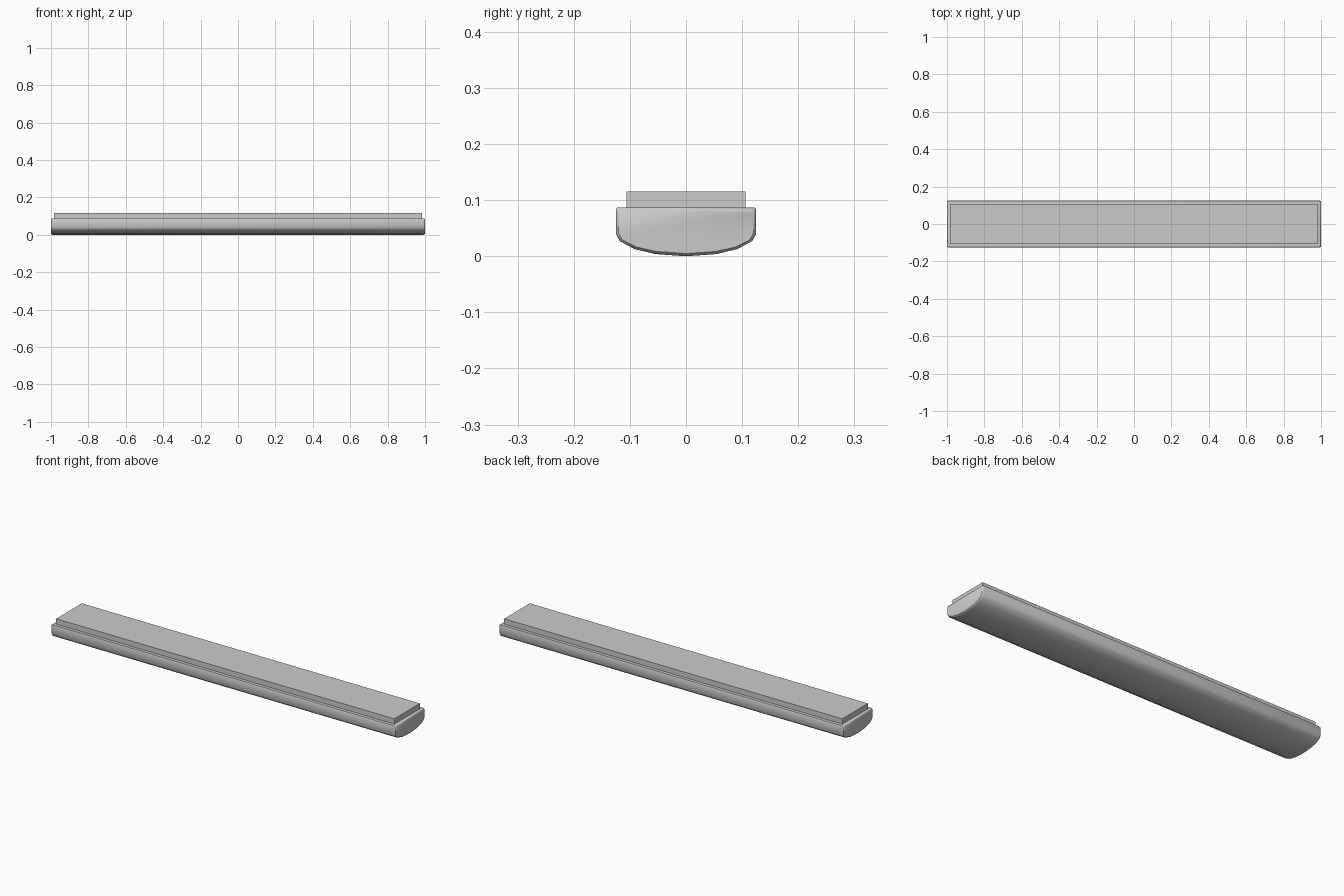
import bpy, bmesh, math

if "Cube" in bpy.data.objects:
    bpy.data.objects.remove(bpy.data.objects["Cube"])

# Curved diffuser: half cross-section (y, z), mirrored to a full closed loop
HALF = [(0.055, 0.004), (0.092, 0.013), (0.118, 0.027), (0.125, 0.040),
        (0.125, 0.082), (0.123, 0.087)]
profile = [(0, 0)] + HALF + [(-y, z) for y, z in reversed(HALF)]


def ring(bm, x, inset):
    """Cross-section at x, shrunk towards its middle by about inset."""
    sy, sz = 1 - inset / 0.125, 1 - inset / 0.0435
    return [bm.verts.new((x, y * sy, 0.0435 + (z - 0.0435) * sz)) for y, z in profile]


bm = bmesh.new()
stations = [(-1, 0.005), (-0.997, 0.0015), (-0.992, 0),
            (0.992, 0), (0.997, 0.0015), (1, 0.005)]
rings = [ring(bm, x, inset) for x, inset in stations]
n = len(profile)
for a, b in zip(rings, rings[1:]):
    for i in range(n):
        j = (i + 1) % n
        bm.faces.new((a[i], a[j], b[j], b[i]))
bm.faces.new(rings[0])
bm.faces.new(rings[-1])
bmesh.ops.recalc_face_normals(bm, faces=bm.faces)
mesh = bpy.data.meshes.new("diffuser")
bm.to_mesh(mesh)
bm.free()
diffuser = bpy.data.objects.new("diffuser", mesh)
bpy.context.collection.objects.link(diffuser)
bpy.context.view_layer.objects.active = diffuser
diffuser.select_set(True)
bpy.ops.object.shade_smooth_by_angle(angle=math.radians(40))

# Flat mounting tray on top
bpy.ops.mesh.primitive_cube_add(size=1, location=(0, 0, 0.1005))
tray = bpy.context.object
tray.name = "mounting_tray"
tray.scale = (1.966, 0.212, 0.029)
bpy.ops.object.transform_apply(location=False, rotation=False, scale=True)
